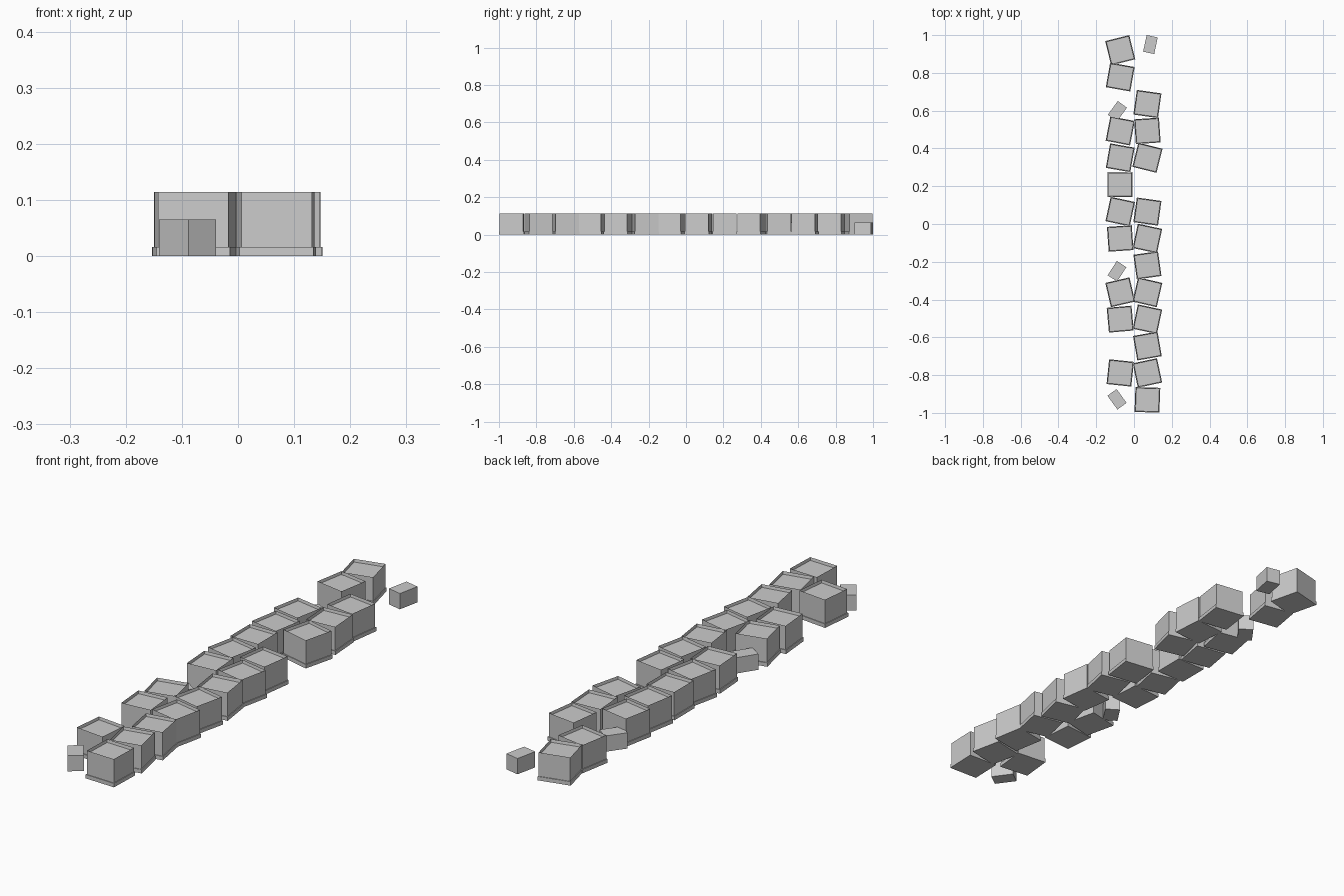
import bpy, bmesh, math
from mathutils import Matrix

if "Cube" in bpy.data.objects:
    bpy.data.objects.remove(bpy.data.objects["Cube"])

grey = bpy.data.materials.new("stone grey")
grey.diffuse_color = (0.6, 0.6, 0.6, 1)
grey.use_nodes = True
grey.node_tree.nodes["Principled BSDF"].inputs["Base Color"].default_value = grey.diffuse_color


def add_box(bm, sx, sy, z0, z1):
    m = Matrix.Translation((0, 0, (z0 + z1) / 2)) @ Matrix.Diagonal((sx, sy, z1 - z0, 1))
    return bmesh.ops.create_cube(bm, size=1, matrix=m)["verts"]


def finish(bm, name, x, y, angle):
    mesh = bpy.data.meshes.new(name)
    bm.to_mesh(mesh)
    bm.free()
    mesh.materials.append(grey)
    ob = bpy.data.objects.new(name, mesh)
    ob.location = (x, y, 0)
    ob.rotation_euler.z = math.radians(angle)
    bpy.context.collection.objects.link(ob)


def block(name, x, y, angle):
    bm = bmesh.new()
    # base slab, slightly wider than the body
    add_box(bm, 0.132, 0.132, 0, 0.016)
    # body with a shallow sunken top
    verts = add_box(bm, 0.126, 0.126, 0.016, 0.114)
    top = max({f for v in verts for f in v.link_faces},
              key=lambda f: f.calc_center_median().z)
    bmesh.ops.inset_region(bm, faces=[top], thickness=0.003)
    bmesh.ops.translate(bm, verts=top.verts, vec=(0, 0, -0.012))
    finish(bm, name, x, y, angle)


def rubble(name, x, y, angle):
    bm = bmesh.new()
    add_box(bm, 0.06, 0.09, 0, 0.065)
    finish(bm, name, x, y, angle)


# two rows of blocks: slot number -> turn in degrees
left = {1: -6, 3: 5, 4: 13, 6: 4, 7: -12, 8: 0, 9: -10, 10: -11, 12: -10, 13: 14}
right = {0: -2, 1: 12, 2: 10, 3: -12, 4: -13, 5: 8, 6: -12, 7: -8, 9: -14, 10: 4, 11: -8}
for side, x, row in (("left", -0.073, left), ("right", 0.071, right)):
    for slot, angle in row.items():
        block(f"{side}_block_{slot}", x, -0.931 + 0.1424 * slot, angle)

# small loose stones in the gaps
for i, (x, y, a) in enumerate([(-0.09, -0.928, 36), (-0.09, -0.25, -33),
                               (-0.088, 0.597, -36), (0.087, 0.95, -12)]):
    rubble(f"loose_stone_{i}", x, y, a)
